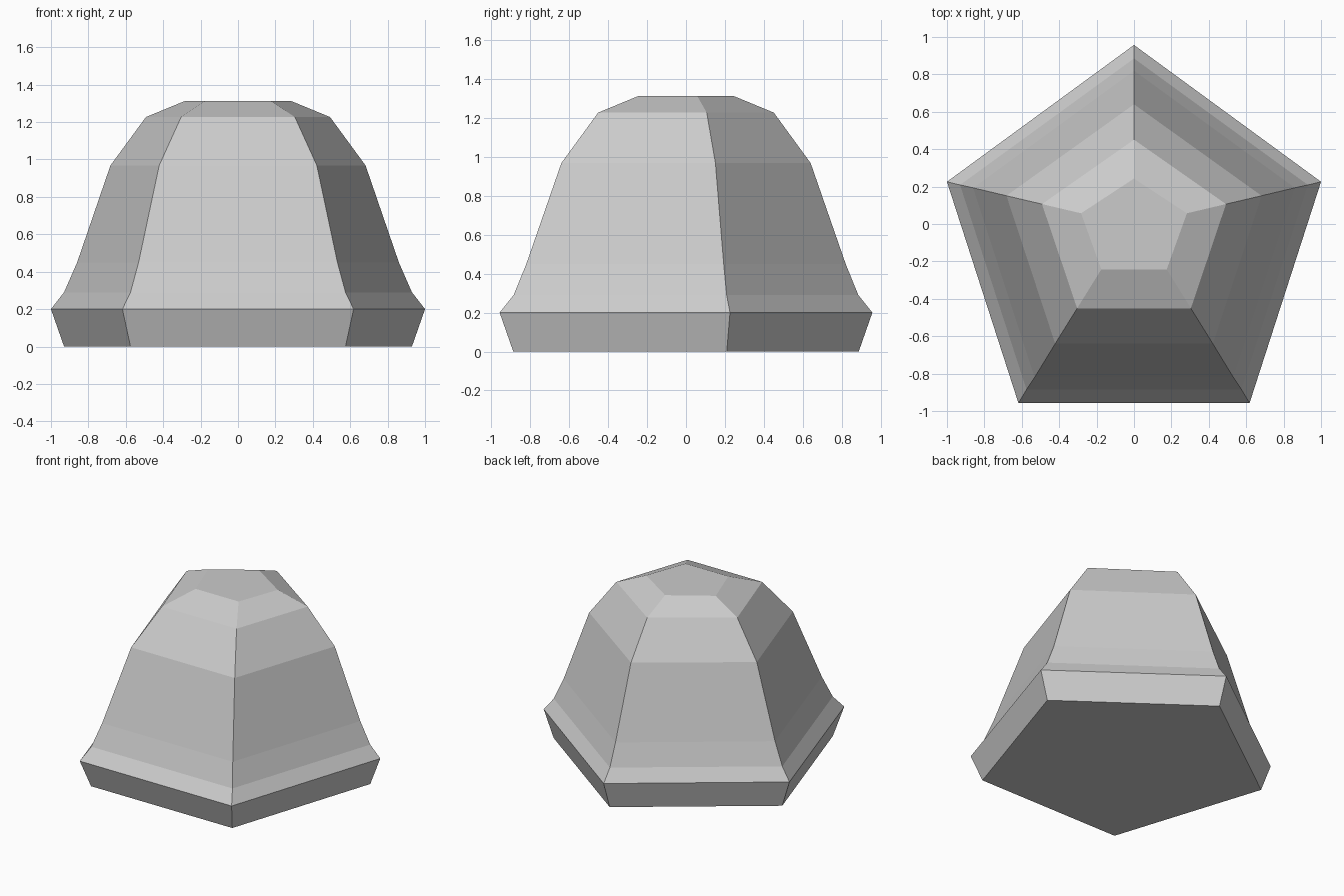
import bpy
import bmesh

cube = bpy.data.objects.get("Cube")
if cube:
    bpy.data.objects.remove(cube, do_unlink=True)

# Single flat grey
grey = bpy.data.materials.new("light_grey")
grey.use_nodes = True
colour = (0.6, 0.6, 0.6, 1.0)
grey.diffuse_color = colour
grey.node_tree.nodes["Principled BSDF"].inputs["Base Color"].default_value = colour

# Ring profile: height, half width, half depth
PROFILE = [
    (0.0, 0.93, 0.887),
    (0.2, 1.0, 0.957),
    (0.29, 0.93, 0.885),
    (0.45, 0.86, 0.82),
    (0.968, 0.682, 0.64),
    (1.227, 0.492, 0.451),
    (1.313, 0.283, 0.243),
]
# Pentagon corners as fractions of half width and half depth, point at the back
PENTAGON = [(0, 1), (-1, 0.236), (-0.618, -1), (0.618, -1), (1, 0.236)]


def loft(name, profile, section, material):
    """Stack scaled copies of a section and bridge them into a closed solid."""
    bm = bmesh.new()
    rings = [[bm.verts.new((x * w, y * d, z)) for x, y in section]
             for z, w, d in profile]
    n = len(section)
    for low, high in zip(rings, rings[1:]):
        for i in range(n):
            j = (i + 1) % n
            bm.faces.new((low[i], low[j], high[j], high[i]))
    bm.faces.new(rings[0][::-1])
    bm.faces.new(rings[-1])
    bmesh.ops.recalc_face_normals(bm, faces=bm.faces)
    mesh = bpy.data.meshes.new(name)
    bm.to_mesh(mesh)
    bm.free()
    mesh.materials.append(material)
    obj = bpy.data.objects.new(name, mesh)
    bpy.context.collection.objects.link(obj)
    return obj


# Five-sided dome with a flared rim and a flat top
loft("pentagonal_dome", PROFILE, PENTAGON, grey)
